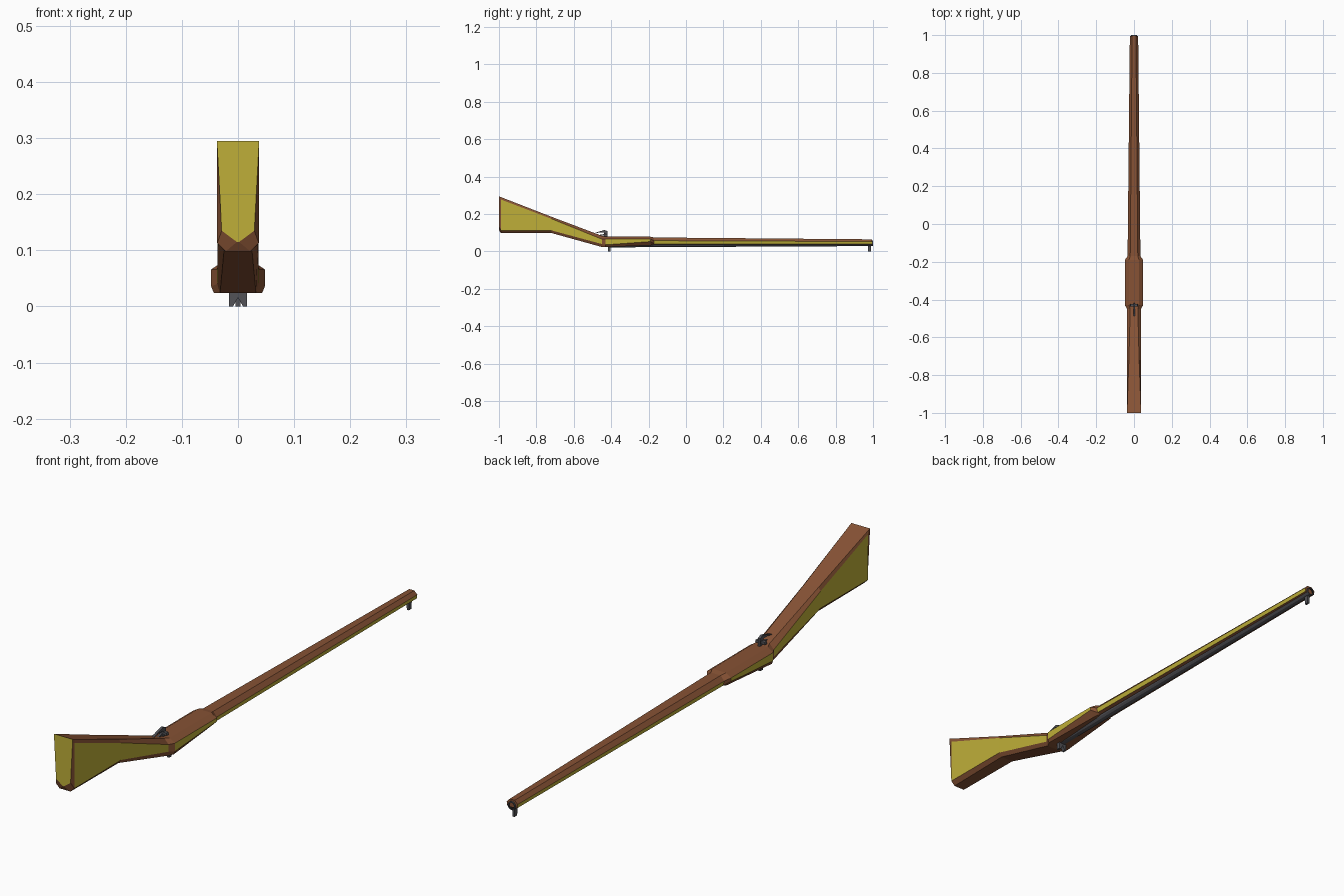
import bpy, bmesh, math
from mathutils import Matrix

if "Cube" in bpy.data.objects:
    bpy.data.objects.remove(bpy.data.objects["Cube"])


def material(name, rgb):
    m = bpy.data.materials.new(name)
    m.diffuse_color = (*rgb, 1)
    m.use_nodes = True
    m.node_tree.nodes["Principled BSDF"].inputs["Base Color"].default_value = m.diffuse_color
    return m


BROWN = material("brown_wood", (0.24, 0.085, 0.035))
YELLOW = material("yellow_panel", (0.52, 0.43, 0.04))
STEEL = material("dark_steel", (0.085, 0.085, 0.095))
BLACK = material("bore_black", (0.01, 0.01, 0.01))


def finish(bm, name, mats):
    bmesh.ops.recalc_face_normals(bm, faces=bm.faces)
    me = bpy.data.meshes.new(name)
    bm.to_mesh(me)
    bm.free()
    for m in mats:
        me.materials.append(m)
    ob = bpy.data.objects.new(name, me)
    bpy.context.collection.objects.link(ob)
    return ob


def plate(name, outline, axis, centre, thick):
    """Extrude an outline along x (points are y,z) or y (points are x,z)."""
    bm = bmesh.new()
    rings = []
    for off in (centre - thick / 2, centre + thick / 2):
        rings.append([bm.verts.new((off, a, b) if axis == "x" else (a, off, b))
                      for a, b in outline])
    bm.faces.new(rings[0])
    bm.faces.new(rings[1])
    n = len(outline)
    for i in range(n):
        j = (i + 1) % n
        bm.faces.new((rings[0][i], rings[0][j], rings[1][j], rings[1][i]))
    return finish(bm, name, [STEEL])


# Stock: mirrored eight-sided sections (y, then half-section x,z from top to bottom)
sections = [
    (-1.00, [(.037, .295), (.037, .283), (.029, .135), (.002, .115)]),
    (-0.99, [(.037, .291), (.037, .278), (.037, .113), (.022, .098)]),
    (-0.72, [(.027, .186), (.036, .175), (.036, .113), (.025, .099)]),
    (-0.45, [(.020, .084), (.037, .066), (.037, .040), (.032, .024)]),
    (-0.43, [(.027, .080), (.048, .066), (.048, .036), (.043, .024)]),
    (-0.19, [(.027, .079), (.048, .066), (.048, .053), (.028, .033)]),
    (-0.17, [(.020, .075), (.034, .058), (.030, .041), (.020, .037)]),
    (0.995, [(.010, .065), (.022, .053), (.020, .039), (.012, .037)]),
]
bm = bmesh.new()
rings = []
for y, half in sections:
    pts = half + [(-x, z) for x, z in reversed(half)]
    rings.append([bm.verts.new((x, y, z)) for x, z in pts])
for k in range(len(rings) - 1):
    for i in range(8):
        j = (i + 1) % 8
        f = bm.faces.new((rings[k][i], rings[k][j], rings[k + 1][j], rings[k + 1][i]))
        # yellow side panels, brown at the chamfer and the steps
        f.material_index = 1 if i in (1, 5) and k in (1, 2, 4, 6) else 0
bm.faces.new(rings[0]).material_index = 1
bm.faces.new(rings[-1])
finish(bm, "stock", [BROWN, YELLOW])

# Barrel with a hollow muzzle
bm = bmesh.new()
length = 1.41
bmesh.ops.create_cone(bm, cap_ends=True, segments=12, radius1=.018, radius2=.015, depth=length)
muzzle = max(bm.faces, key=lambda f: f.calc_center_median().z)
bmesh.ops.inset_region(bm, faces=[muzzle], thickness=.004)
muzzle.material_index = 1
inner = bmesh.ops.extrude_face_region(bm, geom=[muzzle])
bmesh.ops.translate(bm, vec=(0, 0, -.08),
                    verts=[v for v in inner["geom"] if isinstance(v, bmesh.types.BMVert)])
if muzzle.is_valid:
    bmesh.ops.delete(bm, geom=[muzzle], context="FACES_ONLY")
for f in bm.faces:
    c = f.calc_center_median()
    if c.z > 0.5 and math.hypot(c.x, c.y) < .0115:
        f.material_index = 1
tilt = math.atan2(.004, length)
bmesh.ops.transform(bm, verts=bm.verts,
                    matrix=Matrix.Translation((0, 1 - length / 2, .042))
                    @ Matrix.Rotation(-math.pi / 2 + tilt, 4, "X"))
finish(bm, "barrel", [STEEL, BLACK])

# Sights on the barrel side
plate("front_sight", [(-.004, 0), (.004, 0), (.005, .034), (-.005, .034)], "y", .98, .016)
plate("rear_sight", [(-.016, 0), (-.009, 0), (0, .016), (.009, 0), (.016, 0),
                     (.016, .03), (-.016, .03)], "y", -.41, .014)

# Trigger: curved lever, spur and crossbar
plate("trigger_lever", [(-.495, .096), (-.46, .108), (-.435, .115), (-.42, .108),
                        (-.418, .07), (-.437, .07), (-.438, .102), (-.46, .102)],
      "x", .001, .009)
plate("trigger_spur", [(-.468, .088), (-.435, .094), (-.435, .084)], "x", .001, .008)
plate("trigger_crossbar", [(-.02, .088), (.02, .088), (.018, .097), (-.018, .097)],
      "y", -.43, .012)
